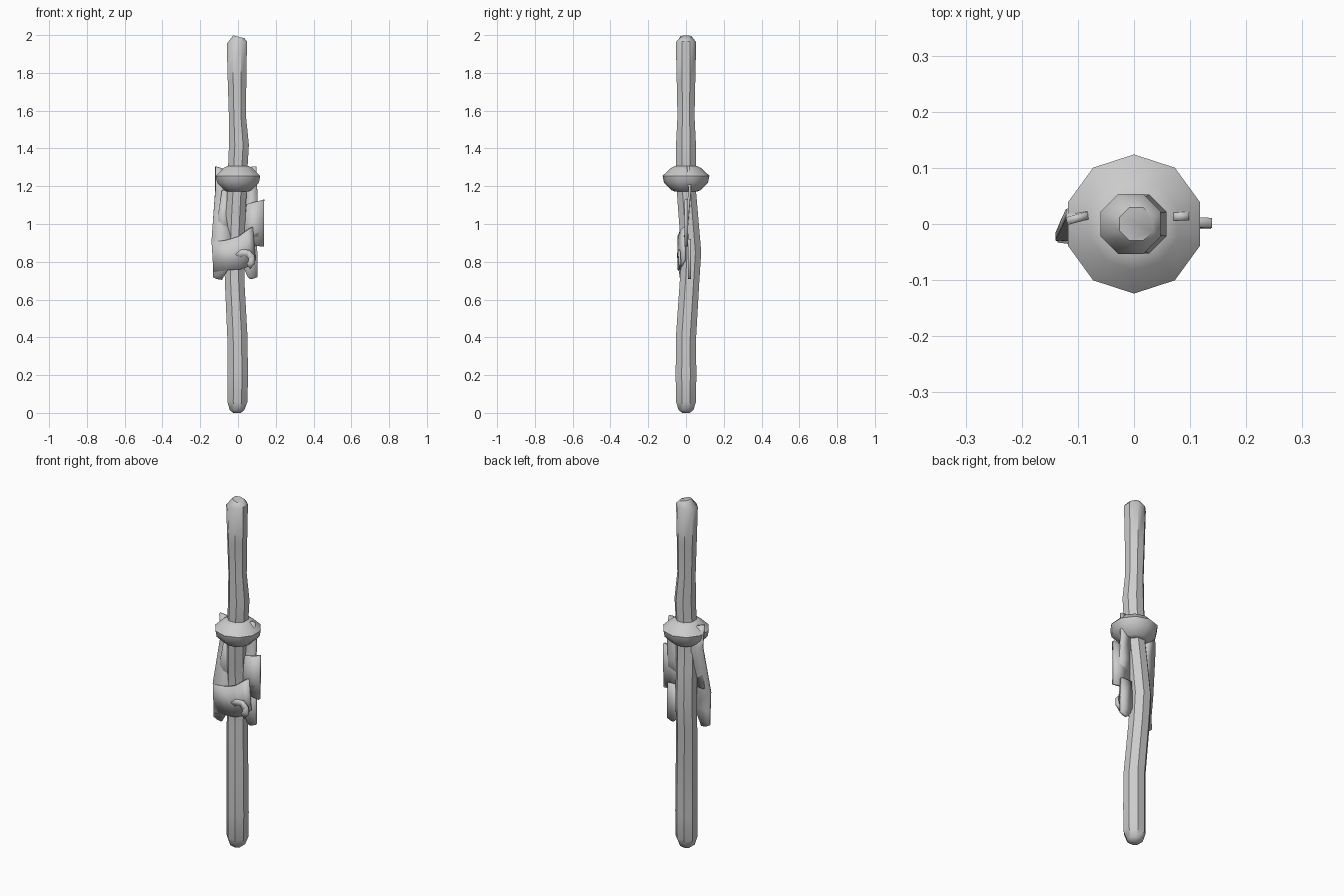
import bpy, bmesh, math
from mathutils import Vector


def finish(name, bm, angle):
    bmesh.ops.recalc_face_normals(bm, faces=bm.faces)
    me = bpy.data.meshes.new(name)
    bm.to_mesh(me)
    bm.free()
    ob = bpy.data.objects.new(name, me)
    bpy.context.collection.objects.link(ob)
    bpy.ops.object.select_all(action='DESELECT')
    ob.select_set(True)
    bpy.context.view_layer.objects.active = ob
    bpy.ops.object.shade_smooth_by_angle(angle=math.radians(angle))
    return ob


def stacked_rings(name, rings, sides, turn=0.5):
    """Loft of horizontal rings given as (x, y, z, radius, slope in x)."""
    bm = bmesh.new()
    loops = []
    for x, y, z, r, slope in rings:
        loop = []
        for i in range(sides):
            a = 2 * math.pi * (i + turn) / sides
            dx = r * math.cos(a)
            loop.append(bm.verts.new((x + dx, y + r * math.sin(a), z + slope * dx)))
        loops.append(loop)
    for lo, hi in zip(loops, loops[1:]):
        for i in range(sides):
            j = (i + 1) % sides
            bm.faces.new((lo[i], lo[j], hi[j], hi[i]))
    bm.faces.new(loops[0][::-1])
    bm.faces.new(loops[-1])
    return finish(name, bm, 40)


def cloth_strip(name, rows, thick=0.014):
    """Strip of cloth; each row holds a left and a right edge point."""
    bm = bmesh.new()
    vs = [[bm.verts.new(Vector(p)) for p in row] for row in rows]
    for a, b in zip(vs, vs[1:]):
        bm.faces.new((a[0], a[1], b[1], b[0]))
    ob = finish(name, bm, 30)
    mod = ob.modifiers.new("thickness", 'SOLIDIFY')
    mod.thickness = thick
    mod.offset = 0
    return ob


# Slightly crooked staff with rounded foot and bevelled, tilted top
stacked_rings("staff", [
    (-0.005, 0, 0.0, 0.022, 0), (-0.005, 0, 0.015, 0.042, 0),
    (-0.003, 0, 0.06, 0.058, 0), (-0.002, 0, 0.20, 0.059, 0),
    (-0.003, 0, 0.40, 0.058, 0), (-0.018, 0.019, 0.70, 0.056, 0),
    (-0.020, 0.028, 0.85, 0.057, 0), (-0.012, 0.012, 1.05, 0.056, 0),
    (-0.004, 0, 1.20, 0.055, 0), (0.000, 0, 1.32, 0.056, 0),
    (0.005, 0, 1.42, 0.057, 0), (-0.003, 0, 1.57, 0.049, 0),
    (-0.005, 0, 1.75, 0.053, 0), (-0.006, 0, 1.96, 0.058, 0.12),
    (0.004, 0, 1.991, 0.032, -0.25)], 8)

# Knob collar around the staff
stacked_rings("collar", [
    (0, 0, 1.172, 0.060, 0), (0, 0, 1.178, 0.075, 0),
    (0, 0, 1.22, 0.117, 0), (0, 0, 1.255, 0.124, 0),
    (0, 0, 1.295, 0.082, 0), (0, 0, 1.308, 0.058, 0)], 10)

# Left hanging cloth, tucked through the collar
cloth_strip("left_cloth", [
    ((-0.120, 0.005, 1.305), (-0.083, 0.015, 1.295)),
    ((-0.120, 0.020, 1.18), (-0.055, 0.030, 1.18)),
    ((-0.130, 0.000, 1.05), (-0.045, 0.010, 1.05)),
    ((-0.140, -0.022, 0.91), (-0.040, -0.025, 0.93)),
    ((-0.133, -0.026, 0.80), (-0.030, -0.036, 0.80)),
    ((-0.133, -0.024, 0.72), (-0.055, -0.032, 0.755)),
    ((-0.115, -0.022, 0.71), (-0.085, -0.024, 0.705))])
cloth_strip("left_inner_fold", [
    ((-0.085, 0.005, 1.18), (-0.045, 0.005, 1.18)),
    ((-0.105, -0.005, 1.05), (-0.045, 0.000, 1.05)),
    ((-0.110, -0.012, 0.93), (-0.050, -0.018, 0.93))])

# Fold wrapping across the front of the staff
cloth_strip("front_wrap", [
    ((-0.135, -0.026, 0.905), (-0.130, -0.026, 0.745)),
    ((-0.060, -0.036, 0.915), (-0.060, -0.036, 0.755)),
    ((0.005, -0.038, 0.935), (0.010, -0.038, 0.760)),
    ((0.045, -0.026, 0.965), (0.060, -0.026, 0.775)),
    ((0.075, -0.006, 0.985), (0.090, -0.006, 0.810))])

# Small curled end on the front wrap
curl = []
for i in range(6):
    a = math.radians(150 - i * 42)
    c, s = math.cos(a), math.sin(a)
    curl.append(((0.035 + 0.058 * c, -0.041 + i * 0.002, 0.81 + 0.058 * s),
                 (0.035 + 0.022 * c, -0.041 + i * 0.002, 0.81 + 0.022 * s)))
cloth_strip("curled_end", curl, 0.012)

# Right hanging cloths
cloth_strip("right_cloth", [
    ((0.072, 0.013, 1.305), (0.098, 0.013, 1.303)),
    ((0.045, 0.020, 1.18), (0.102, 0.020, 1.18)),
    ((0.025, 0.010, 1.05), (0.105, 0.008, 1.05)),
    ((0.020, 0.000, 0.93), (0.110, -0.003, 0.93))])
cloth_strip("right_flap", [
    ((0.045, 0.004, 1.105), (0.139, 0.002, 1.130)),
    ((0.035, 0.002, 1.00), (0.137, 0.002, 1.00)),
    ((0.035, 0.004, 0.89), (0.137, 0.000, 0.88))], 0.018)
cloth_strip("right_tail", [
    ((0.030, 0.018, 0.92), (0.100, 0.018, 0.92)),
    ((0.030, 0.018, 0.77), (0.103, 0.018, 0.82)),
    ((0.048, 0.018, 0.725), (0.104, 0.018, 0.72)),
    ((0.062, 0.018, 0.708), (0.075, 0.018, 0.708))], 0.016)
